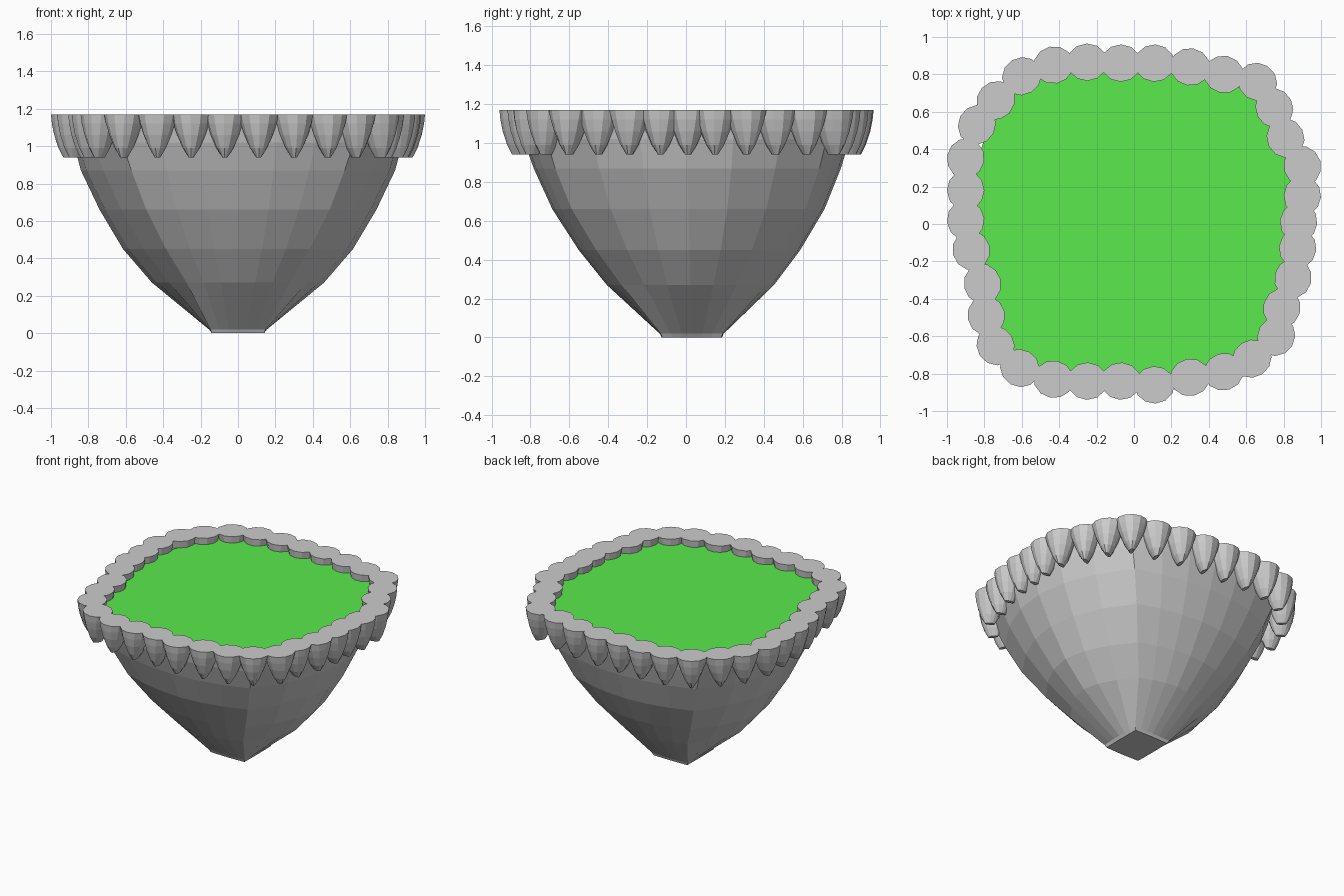
import bpy, math

if "Cube" in bpy.data.objects:
    bpy.data.objects.remove(bpy.data.objects["Cube"])


def make(name, verts, faces):
    mesh = bpy.data.meshes.new(name)
    mesh.from_pydata(verts, [], faces)
    mesh.update()
    ob = bpy.data.objects.new(name, mesh)
    bpy.context.collection.objects.link(ob)
    return ob


def loft(name, rings, caps=True):
    n = len(rings[0])
    verts = [p for r in rings for p in r]
    faces = [(k * n + i, k * n + (i + 1) % n, (k + 1) * n + (i + 1) % n, (k + 1) * n + i)
             for k in range(len(rings) - 1) for i in range(n)]
    faces.append(tuple(reversed(range(n))))
    if caps:
        faces.append(tuple(range((len(rings) - 1) * n, len(rings) * n)))
    return make(name, verts, faces)


SIDE = 6  # facets per bulging side


def section(z, mx, my, cx, cy):
    """Rounded square: corners at (cx, cy), sides bulging out to mx / my."""
    shift = 0.03 * (1 - z / 1.12)
    power = 1.65 + 0.45 * z / 1.12   # crisper corners low down
    pts = []
    us = [-1 + 2 * i / SIDE for i in range(SIDE)]
    pts += [(cx * u, -(my + (cy - my) * abs(u) ** power)) for u in us]
    pts += [(mx + (cx - mx) * abs(u) ** power, cy * u) for u in us]
    pts += [(-x, -y) for x, y in pts]
    return [(x, y + shift, z) for x, y in pts]


# Bowl: z, mid-side x, mid-side y, corner x, corner y
LEVELS = [
    (0.00, .140, .155, .138, .152),
    (0.02, .155, .165, .148, .160),
    (0.27, .46, .43, .275, .355),
    (0.45, .615, .57, .385, .48),
    (0.66, .74, .70, .49, .60),
    (0.87, .84, .79, .57, .68),
    (1.02, .88, .84, .62, .72),
    (1.12, .895, .855, .64, .74),
]
loft("bowl", [section(*l) for l in LEVELS], caps=False)

# Green filling surface
top = section(*LEVELS[-1])
fill = make("filling", top, [tuple(range(len(top)))])
mat = bpy.data.materials.new("green")
mat.diffuse_color = (0.10, 0.82, 0.075, 1)
mat.use_nodes = True
mat.node_tree.nodes["Principled BSDF"].inputs["Base Color"].default_value = mat.diffuse_color
fill.data.materials.append(mat)

# Scalloped rim: tapered petals around the uneven edge
PETALS = [
    (-.74, .66), (-.84, .53), (-.90, .35), (-.90, .18), (-.90, .02), (-.87, -.14),
    (-.81, -.32), (-.79, -.49), (-.74, -.65), (-.61, -.77), (-.43, -.83), (-.25, -.84),
    (-.07, -.84), (.11, -.86), (.30, -.82), (.48, -.79), (.63, -.72), (.76, -.60),
    (.79, -.45), (.85, -.29), (.875, -.13), (.88, .01), (.90, .15), (.90, .31),
    (.81, .46), (.75, .62), (.66, .76), (.48, .80), (.30, .84), (.11, .86),
    (-.07, .86), (-.25, .865), (-.43, .85), (-.60, .79),
]
# z, radius outward, radius along the rim
PROFILE = [(0.94, .034, .014), (0.99, .06, .046), (1.06, .083, .076),
           (1.12, .095, .096), (1.17, .10, .108)]
N = 12
for i, (px, py) in enumerate(PETALS):
    # outward direction follows the neighbouring petals
    qx, qy = PETALS[i - 1]
    sx, sy = PETALS[(i + 1) % len(PETALS)]
    tx, ty = sx - qx, sy - qy
    d = math.hypot(tx, ty)
    tx, ty = tx / d, ty / d
    rings = []
    for z, rn, rt in PROFILE:
        ring = []
        for k in range(N):
            a = math.tau * k / N
            n, t = rn * math.cos(a), rt * math.sin(a)
            ring.append((px + ty * n + tx * t, py - tx * n + ty * t, z))
        rings.append(ring)
    loft(f"rim_petal_{i + 1:02d}", rings)
